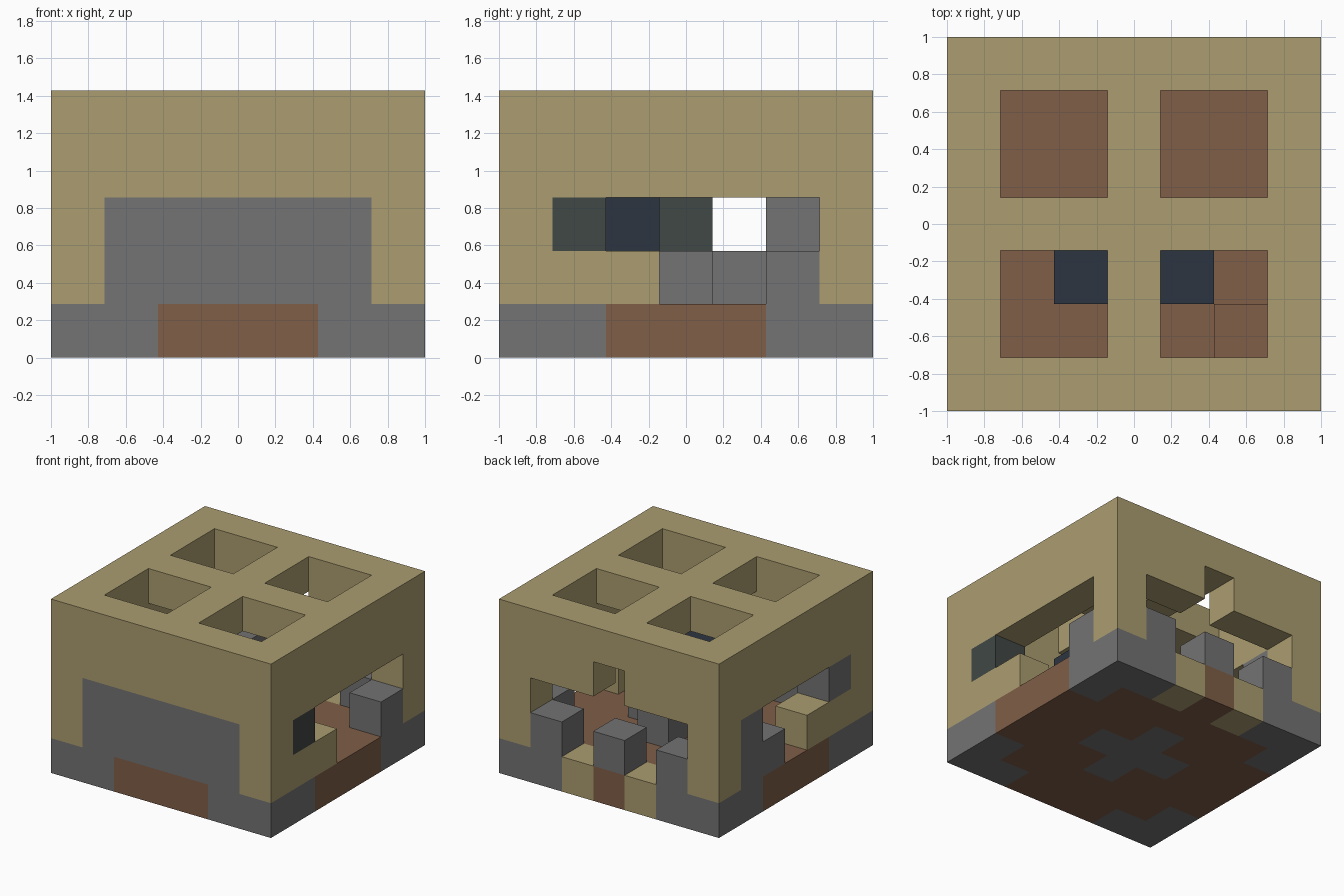
import bpy
import bmesh
import math
from mathutils import Vector

if "Cube" in bpy.data.objects:
    bpy.data.objects.remove(bpy.data.objects["Cube"], do_unlink=True)

N = 7                # blocks along each side
S = 2 / N            # block size


def material(name, rgb):
    lin = [((c / 255 + 0.055) / 1.055) ** 2.4 for c in rgb] + [1]
    m = bpy.data.materials.new(name)
    m.use_nodes = True
    m.diffuse_color = lin
    m.node_tree.nodes["Principled BSDF"].inputs["Base Color"].default_value = lin
    return m


sand = material("sandstone", (171, 157, 112))
stone = material("grey stone", (115, 115, 115))
wood = material("brown wood", (127, 94, 71))
navy = material("dark navy", (45, 53, 65))
slate = material("dark slate", (65, 72, 70))

grid = {}            # block position -> part name
part_mats = {}       # part name -> material


def fill(part, mat, xs, ys, zs):
    """Fill a range of blocks (inclusive pairs or single numbers) with a part."""
    part_mats[part] = mat
    spans = [range(a[0], a[1] + 1) if isinstance(a, tuple) else (a,) for a in (xs, ys, zs)]
    for x in spans[0]:
        for y in spans[1]:
            for z in spans[2]:
                grid[x, y, z] = part


def clear(xs, ys, zs):
    fill("gap", None, xs, ys, zs)


# Floor: planks, stone corners, a central cross and two rear steps
fill("floor", wood, (0, 6), (0, 6), 0)
for cx, dx in ((0, 1), (6, -1)):
    for cy, dy in ((0, 1), (6, -1)):
        for x, y in ((cx, cy), (cx + dx, cy), (cx, cy + dy)):
            fill("corner_footings", stone, x, y, 0)
fill("floor_cross", stone, (2, 4), 3, 0)
fill("floor_cross", stone, 3, (2, 4), 0)
for x in (2, 4):
    fill("rear_steps", sand, x, 6, 0)

# Outer walls, hollow inside, with a roof pierced by four skylights
fill("walls", sand, (0, 6), (0, 6), (1, 3))
clear((1, 5), (1, 5), (1, 3))
fill("roof", sand, (0, 6), (0, 6), 4)
for x in ((1, 2), (4, 5)):
    for y in ((1, 2), (4, 5)):
        clear(x, y, 4)

# Front panel
fill("front_panel", stone, (1, 5), 0, (1, 2))

# Side openings with their stone and slate jambs
for x in (0, 6):
    clear(x, (3, 4), 1)
    clear(x, (2, 4), 2)
clear(6, 5, 2)
fill("left_post", stone, 6, 5, 1)
fill("left_window", slate, 6, 1, 2)
fill("right_post", stone, 0, 5, (1, 2))
fill("right_low_block", stone, 0, 4, 1)
fill("right_window_block", stone, 0, 1, 2)

# Rear opening with three battlement blocks
clear((1, 5), 6, (1, 2))
clear(3, 6, 3)
for x in (1, 3, 5):
    fill("rear_battlements", stone, x, 6, 1)

# Furnishings in the middle of the room
fill("centre_plinth", stone, (2, 4), 3, 1)
fill("centre_plinth", stone, 3, (2, 4), 1)
fill("centre_block", slate, 3, 3, 2)
fill("dark_bench", navy, (2, 4), 2, 2)
fill("corner_crate", wood, 5, 1, 1)

AXES = [Vector(v) for v in ((1, 0, 0), (0, 1, 0), (0, 0, 1))]


def build(part):
    """Make one object from the exposed sides of a part's blocks."""
    bm = bmesh.new()
    for cell, owner in grid.items():
        if owner != part:
            continue
        centre = Vector(cell) + Vector((0.5 - N / 2, 0.5 - N / 2, 0.5))
        for i in range(3):
            for sign in (1, -1):
                n = AXES[i] * sign
                beside = tuple(int(c) for c in Vector(cell) + n)
                if grid.get(beside, "gap") != "gap":
                    continue
                u = AXES[(i + 1) % 3]
                v = n.cross(u)
                corners = [-u - v, u - v, u + v, v - u]
                bm.faces.new([bm.verts.new((centre + (n + c) / 2) * S) for c in corners])
    bmesh.ops.remove_doubles(bm, verts=bm.verts, dist=S / 100)
    bmesh.ops.dissolve_limit(bm, angle_limit=math.radians(1), verts=bm.verts, edges=bm.edges)
    bmesh.ops.triangulate(bm, faces=[f for f in bm.faces if len(f.verts) > 4])
    mesh = bpy.data.meshes.new(part)
    bm.to_mesh(mesh)
    bm.free()
    mesh.materials.append(part_mats[part])
    bpy.context.collection.objects.link(bpy.data.objects.new(part, mesh))


for part in part_mats:
    if part != "gap":
        build(part)
